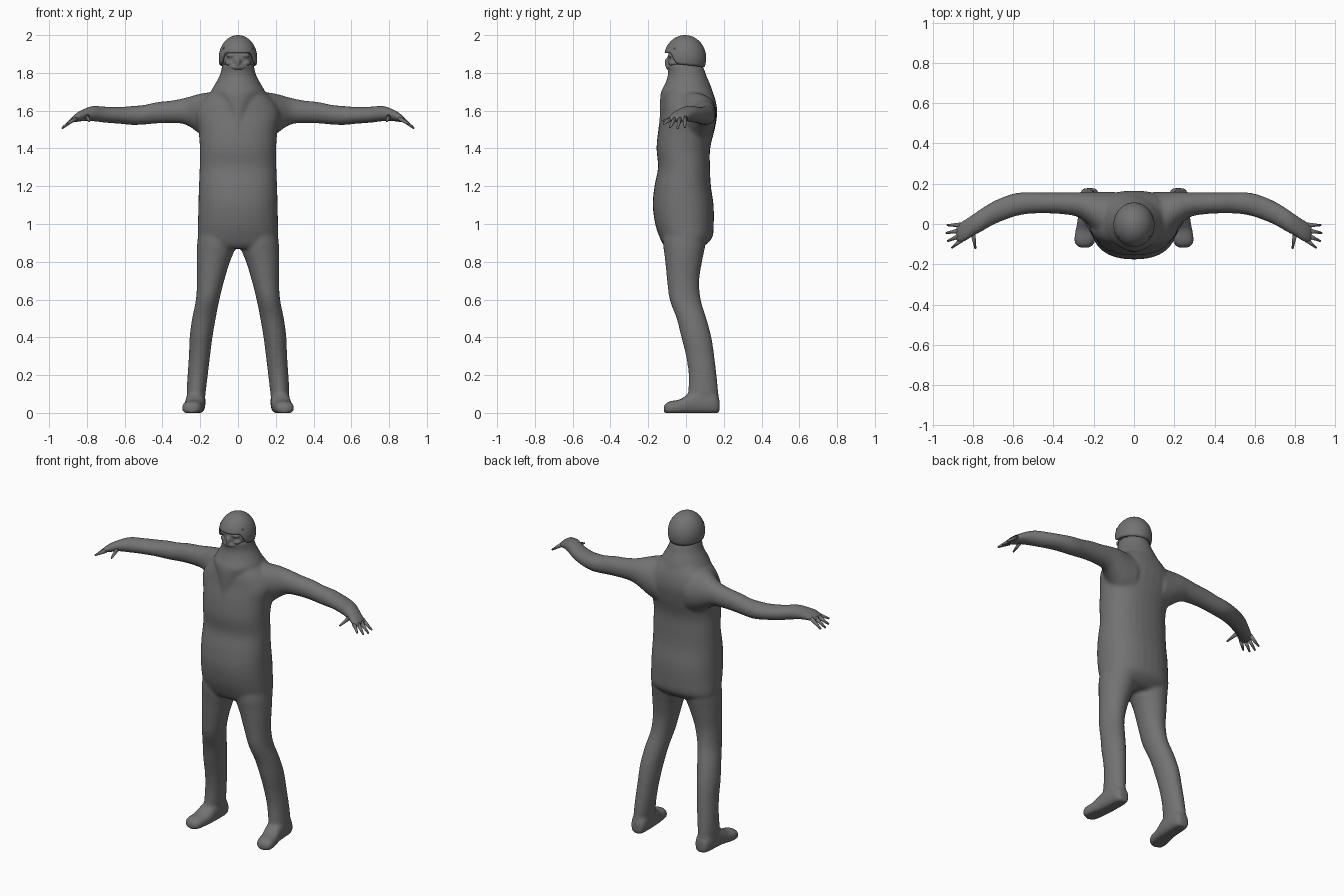
import bpy, bmesh, math
from mathutils import Vector

if "Cube" in bpy.data.objects:
    bpy.data.objects.remove(bpy.data.objects["Cube"])

grey = bpy.data.materials.new("plain grey")
grey.diffuse_color = (0.17, 0.17, 0.17, 1)
grey.use_nodes = True
grey.node_tree.nodes["Principled BSDF"].inputs["Base Color"].default_value = grey.diffuse_color


def smooth_rows(rows, steps=4):
    """Catmull-Rom interpolation of section rows."""
    out = []
    for i in range(len(rows) - 1):
        p = [rows[max(i - 1, 0)], rows[i], rows[i + 1], rows[min(i + 2, len(rows) - 1)]]
        for k in range(steps):
            t = k / steps
            out.append([0.5 * (2 * b + (c - a) * t + (2 * a - 5 * b + 4 * c - d) * t * t
                               + (3 * b - a - 3 * c + d) * t ** 3) for a, b, c, d in zip(*p)])
    return out + [list(rows[-1])]


def loft(bm, rows, axis, side=1, power=2.0, segs=32):
    """Rows are (position on axis, u min, u max, v min, v max)."""
    rings = []
    for s, u0, u1, v0, v1 in smooth_rows(rows):
        ring = []
        for k in range(segs):
            a = 2 * math.pi * k / segs
            c, d = math.cos(a), math.sin(a)
            u = (u0 + u1) / 2 + (u1 - u0) / 2 * math.copysign(abs(c) ** (2 / power), c)
            v = (v0 + v1) / 2 + (v1 - v0) / 2 * math.copysign(abs(d) ** (2 / power), d)
            x, y, z = {"x": (s, u, v), "y": (u, s, v), "z": (u, v, s)}[axis]
            ring.append(bm.verts.new((x * side, y, max(z, 0))))
        rings.append(ring)
    for r, q in zip(rings, rings[1:]):
        for k in range(segs):
            j = (k + 1) % segs
            bm.faces.new((r[k], r[j], q[j], q[k]))
    bm.faces.new(rings[0])
    bm.faces.new(rings[-1])


def finish(name, bm):
    bmesh.ops.recalc_face_normals(bm, faces=bm.faces)
    me = bpy.data.meshes.new(name)
    bm.to_mesh(me)
    bm.free()
    me.materials.append(grey)
    me.shade_smooth()
    ob = bpy.data.objects.new(name, me)
    bpy.context.collection.objects.link(ob)
    return ob


def fuse(ob, voxel, rounds):
    m = ob.modifiers.new("fuse", "REMESH")
    m.mode = "VOXEL"
    m.voxel_size = voxel
    m.use_smooth_shade = True
    s = ob.modifiers.new("soften", "SMOOTH")
    s.factor = 0.5
    s.iterations = rounds


def ball(bm, centre, radii):
    vs = bmesh.ops.create_uvsphere(bm, u_segments=24, v_segments=16, radius=1)["verts"]
    for v in vs:
        v.co = Vector([c + r * p for c, r, p in zip(centre, radii, v.co)])


# Torso, collar, legs, feet and arms fused into one suit
TORSO = [(0.87, -.17, .17, -.10, .07), (0.89, -.205, .205, -.12, .105),
         (0.93, -.213, .213, -.14, .14), (1.0, -.212, .212, -.163, .147),
         (1.1, -.21, .21, -.176, .146), (1.2, -.207, .207, -.167, .132),
         (1.3, -.203, .203, -.148, .127), (1.4, -.202, .202, -.156, .128),
         (1.5, -.21, .21, -.146, .152), (1.58, -.225, .225, -.128, .165),
         (1.64, -.20, .20, -.12, .16), (1.69, -.155, .155, -.11, .145),
         (1.74, -.10, .10, -.09, .12)]
COLLAR = [(1.50, -.02, .02, -.147, .02), (1.58, -.06, .06, -.14, .05),
          (1.65, -.11, .11, -.138, .13), (1.70, -.14, .14, -.132, .14),
          (1.74, -.122, .122, -.112, .128), (1.78, -.10, .10, -.098, .11),
          (1.81, -.09, .09, -.096, .10), (1.845, -.083, .083, -.106, .085)]
LEG = [(0.97, .01, .207, -.12, .11), (0.90, .012, .216, -.122, .105),
       (0.85, .022, .218, -.116, .095), (0.80, .043, .218, -.11, .085),
       (0.70, .073, .217, -.10, .07), (0.60, .098, .223, -.087, .078),
       (0.50, .118, .243, -.05, .108), (0.40, .135, .256, -.025, .135),
       (0.30, .148, .26, 0, .15), (0.20, .16, .267, .014, .162),
       (0.10, .172, .272, .01, .172), (0.03, .18, .265, 0, .172)]
FOOT = [(.178, .19, .25, -.005, .07), (.15, .175, .268, -.01, .11),
        (.08, .172, .275, -.01, .12), (.02, .175, .28, -.01, .105),
        (-.03, .183, .29, -.01, .072), (-.08, .192, .297, -.01, .063),
        (-.105, .203, .288, -.008, .052), (-.118, .225, .265, 0, .035)]
ARM = [(.10, -.09, .16, 1.42, 1.70), (.17, -.06, .16, 1.45, 1.695),
       (.22, -.01, .16, 1.49, 1.685), (.28, .035, .158, 1.527, 1.668),
       (.35, .048, .157, 1.534, 1.654), (.43, .053, .157, 1.532, 1.645),
       (.50, .052, .157, 1.526, 1.63), (.56, .045, .157, 1.524, 1.625),
       (.62, .028, .145, 1.53, 1.62), (.70, -.005, .112, 1.536, 1.621),
       (.76, -.04, .075, 1.543, 1.626), (.80, -.06, .048, 1.546, 1.616),
       (.84, -.088, .022, 1.542, 1.597), (.87, -.092, .004, 1.538, 1.576),
       (.882, -.085, -.005, 1.54, 1.565)]
bm = bmesh.new()
loft(bm, TORSO, "z", power=2.3)
loft(bm, COLLAR, "z")
for side in (1, -1):
    loft(bm, LEG, "z", side)
    loft(bm, FOOT, "y", side, power=2.4)
    loft(bm, ARM, "x", side)
fuse(finish("suit_body", bm), 0.009, 8)

# Fingers: thin tapering tubes (knuckle, tip)
FINGERS = [((.86, -.005, 1.562), (.927, -.006, 1.512)),
           ((.87, -.033, 1.557), (.932, -.045, 1.506)),
           ((.87, -.06, 1.556), (.925, -.085, 1.512)),
           ((.855, -.078, 1.558), (.905, -.118, 1.53)),
           ((.80, -.045, 1.57), (.787, -.122, 1.545))]
for side, label in ((1, "left"), (-1, "right")):
    bm = bmesh.new()
    for base, tip in FINGERS:
        a = Vector((base[0] * side, base[1], base[2]))
        b = Vector((tip[0] * side, tip[1], tip[2]))
        d = b - a
        vs = bmesh.ops.create_cone(bm, segments=10, radius1=.013, radius2=.005, depth=d.length,
                                   cap_ends=True)["verts"]
        rot = d.to_track_quat("Z", "Y")
        for v in vs:
            v.co = rot @ v.co + (a + b) / 2
    finish(label + "_fingers", bm)

# Masked face with nose, brow and cheeks
bm = bmesh.new()
ball(bm, (0, -.015, 1.875), (.08, .083, .085))
ball(bm, (0, -.088, 1.855), (.015, .026, .03))
ball(bm, (0, -.07, 1.832), (.05, .037, .022))
for side in (1, -1):
    ball(bm, (.04 * side, -.068, 1.852), (.028, .025, .016))
    ball(bm, (.033 * side, -.08, 1.892), (.03, .018, .012))
fuse(finish("masked_face", bm), 0.005, 4)

# Helmet shell with a raised brow opening
bm = bmesh.new()
N, M, C = 64, 16, Vector((0, -.005, 1.878))
grid = []
for i in range(N):
    a = 2 * math.pi * i / N
    front = -math.sin(a)
    t = min(max((front - .35) / .4, 0), 1)
    rim = 1.842 + .012 * min(front, .35) + .061 * t * t * (3 - 2 * t)
    low = math.asin((rim - C.z) / .122)
    col = []
    for j in range(M):
        e = low + (math.pi / 2 - low) * j / M
        col.append(bm.verts.new(C + Vector((.102 * math.cos(e) * math.cos(a),
                                            .112 * math.cos(e) * math.sin(a), .122 * math.sin(e)))))
    grid.append(col)
top = bm.verts.new(C + Vector((0, 0, .122)))
for i in range(N):
    p, q = grid[i], grid[(i + 1) % N]
    for j in range(M - 1):
        bm.faces.new((p[j], q[j], q[j + 1], p[j + 1]))
    bm.faces.new((p[-1], q[-1], top))
shell = finish("helmet", bm)
thick = shell.modifiers.new("thickness", "SOLIDIFY")
thick.thickness = 0.012
thick.offset = -1

# Helmet rivets
bm = bmesh.new()
for side in (1, -1):
    ball(bm, (.076 * side, -.062, 1.93), (.005, .005, .005))
finish("helmet_rivets", bm)
